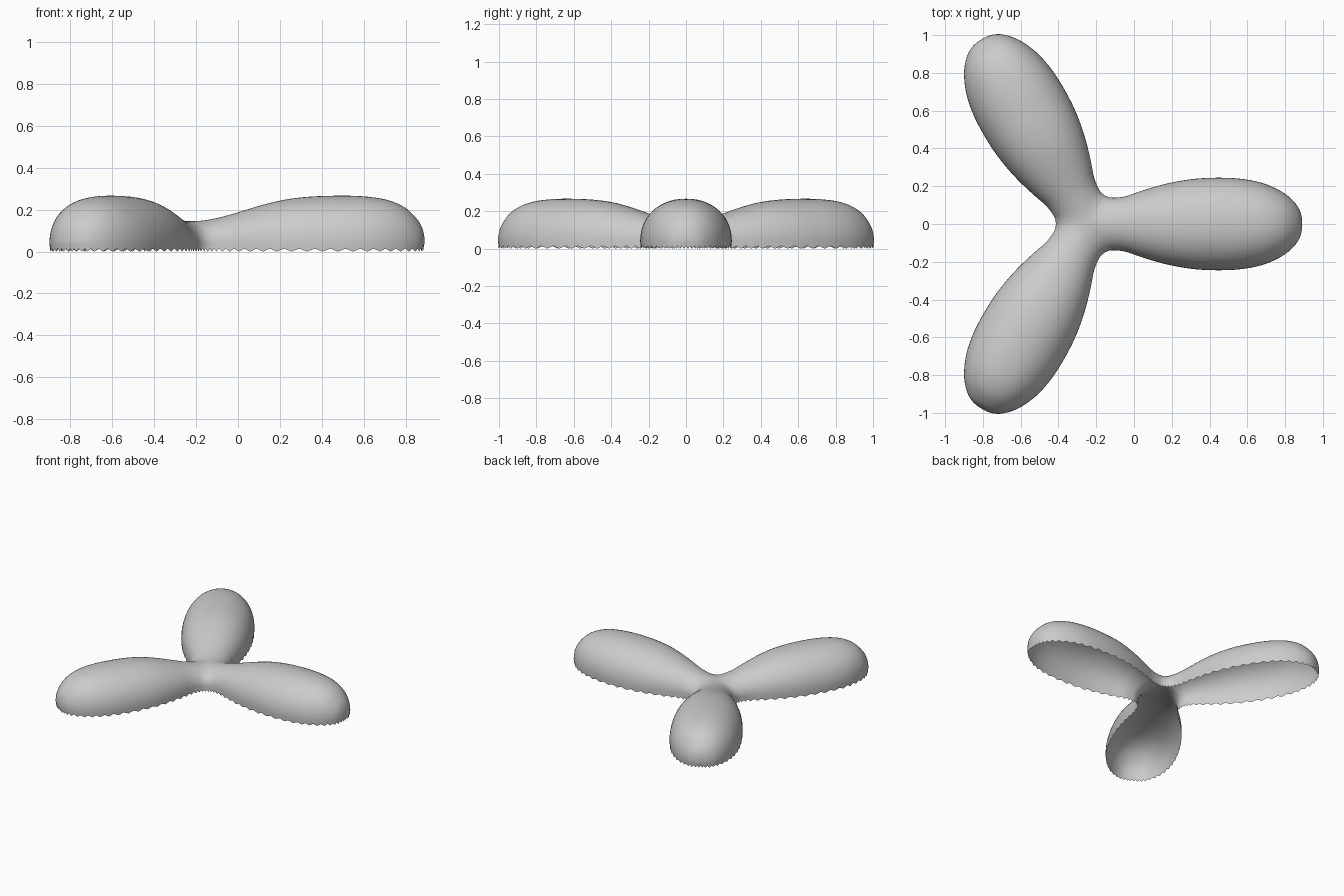
import bpy, bmesh, math
from mathutils import Matrix, Vector

if "Cube" in bpy.data.objects:
    bpy.data.objects.remove(bpy.data.objects["Cube"])

HUB_X = -0.24      # centre of the three-fold symmetry
WIDEST_Z = 0.04    # height at which each lobe is widest
STEPS = 3          # rings between two profile points
ARCH = 28          # segments over one arched section

# lobe sections: side x, half width, ridge x, ridge height above the widest level
PROFILE = [
    (0.0865, 0.150, 0.000, 0.105), (0.115, 0.140, 0.050, 0.106),
    (0.150, 0.140, 0.100, 0.112), (0.200, 0.148, 0.170, 0.127),
    (0.270, 0.172, 0.255, 0.152), (0.360, 0.200, 0.355, 0.182),
    (0.460, 0.224, 0.460, 0.207), (0.570, 0.240, 0.570, 0.221),
    (0.680, 0.245, 0.680, 0.226), (0.790, 0.241, 0.790, 0.226),
    (0.890, 0.225, 0.890, 0.218), (0.970, 0.198, 0.970, 0.201),
    (1.040, 0.160, 1.040, 0.168), (1.090, 0.115, 1.090, 0.120),
    (1.116, 0.076, 1.116, 0.080), (1.128, 0.035, 1.128, 0.038),
    (1.130, 0.000, 1.130, 0.000),
]


def smooth_profile(points, steps):
    """Catmull-Rom curve through the profile points."""
    pts = [Vector(p) for p in points]
    ext = [2 * pts[0] - pts[1]] + pts + [2 * pts[-1] - pts[-2]]
    out = []
    for k in range(1, len(ext) - 2):
        a, b, c, d = ext[k - 1:k + 3]
        for n in range(steps):
            t = n / steps
            out.append(0.5 * (2 * b + (c - a) * t + (2 * a - 5 * b + 4 * c - d) * t * t
                              + (3 * b - a - 3 * c + d) * t ** 3))
    return out + [pts[-1]]


def section(i, s, side_x, width, ridge_x, height):
    """One arch from the +y rim over the ridge to the -y rim."""
    pts = []
    for j in range(ARCH + 1):
        a = math.pi * j / ARCH
        c = abs(math.cos(a)) ** 0.94 if j * 2 != ARCH else 0.0
        h = max(math.sin(a), 0.0) ** 0.94 if 0 < j < ARCH else 0.0
        x = ridge_x + (side_x - ridge_x) * c ** (1 + 3 * s)
        y = width * c * (1 if j * 2 < ARCH else -1)
        pts.append(Vector((x, y, WIDEST_Z + height * h)))
    # slightly tucked-in, toothed rim
    rim_z = 0.0 if i % 2 else 0.014
    rim = [Vector((p.x - 0.008 * s ** 4, p.y * (1 - 0.02 * s), rim_z))
           for p in (pts[0], pts[-1])]
    return [rim[0]] + pts + [rim[1]]


bm = bmesh.new()
rings = smooth_profile(PROFILE, STEPS)
last = len(rings) - 1
for lobe in range(3):
    place = Matrix.Translation((HUB_X, 0, 0)) @ Matrix.Rotation(lobe * math.tau / 3, 4, 'Z')
    rows = [[bm.verts.new(place @ p) for p in section(i, i / last, *r)]
            for i, r in enumerate(rings)]
    for r0, r1 in zip(rows, rows[1:]):
        for j in range(len(r0) - 1):
            bm.faces.new((r0[j], r0[j + 1], r1[j + 1], r1[j]))
# weld the three lobes at the hub and close the tips
bmesh.ops.remove_doubles(bm, verts=bm.verts, dist=0.0004)
for f in bm.faces:
    f.smooth = True

mesh = bpy.data.meshes.new("three_lobed_shell")
bm.to_mesh(mesh)
bm.free()
shell = bpy.data.objects.new("three_lobed_shell", mesh)
bpy.context.collection.objects.link(shell)

grey = bpy.data.materials.new("light_grey")
grey.diffuse_color = (0.6, 0.6, 0.6, 1)
grey.use_nodes = True
grey.node_tree.nodes["Principled BSDF"].inputs["Base Color"].default_value = grey.diffuse_color
mesh.materials.append(grey)
